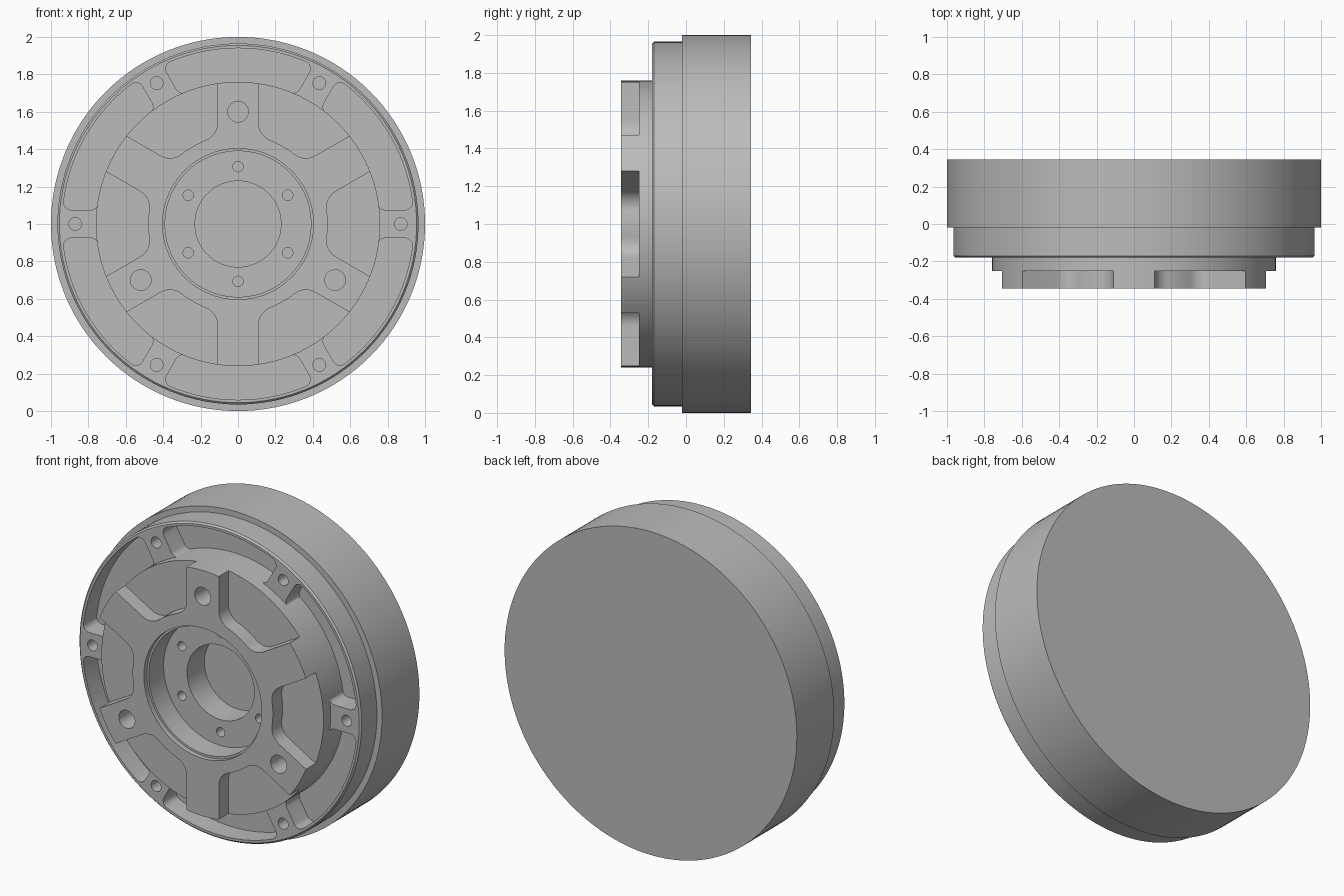
import bpy
import bmesh
from math import sin, cos, atan2, sqrt, radians, pi, hypot

cube = bpy.data.objects.get("Cube")
if cube:
    bpy.data.objects.remove(cube, do_unlink=True)

metal = bpy.data.materials.new("grey_metal")
metal.use_nodes = True
GREY = (0.5, 0.5, 0.5, 1)
metal.diffuse_color = GREY
metal.node_tree.nodes["Principled BSDF"].inputs["Base Color"].default_value = GREY

FRONT, ARM_FLOOR, RIM, POCKET_FLOOR, BACK = -0.345, -0.25, -0.18, -0.05, 0.345
BORE_FLOOR = -0.17


def make_object(name, bm):
    bmesh.ops.recalc_face_normals(bm, faces=bm.faces[:])
    mesh = bpy.data.meshes.new(name)
    bm.to_mesh(mesh)
    bm.free()
    mesh.materials.append(metal)
    obj = bpy.data.objects.new(name, mesh)
    bpy.context.collection.objects.link(obj)
    return obj


def lathe(name, profile, closed=False, steps=128):
    """Revolve (radius, y) points around the horizontal axis at z = 1."""
    bm = bmesh.new()
    verts = [bm.verts.new((r, y, 1)) for r, y in profile]
    edges = [bm.edges.new(pair) for pair in zip(verts, verts[1:])]
    if closed:
        edges.append(bm.edges.new((verts[-1], verts[0])))
    bmesh.ops.spin(bm, geom=verts + edges, cent=(0, 0, 1), axis=(0, 1, 0),
                   angle=2 * pi, steps=steps)
    bmesh.ops.remove_doubles(bm, verts=bm.verts[:], dist=0.0005)
    return make_object(name, bm)


def prism(bm, outline, angle, y0, y1):
    """Extrude an outline, turned about the axis, from y0 to y1."""
    c, s = cos(radians(angle)), sin(radians(angle))
    verts = [bm.verts.new((u * c - v * s, y0, 1 + u * s + v * c)) for u, v in outline]
    face = bm.faces.new(verts)
    ext = bmesh.ops.extrude_face_region(bm, geom=[face])["geom"]
    moved = [g for g in ext if isinstance(g, bmesh.types.BMVert)]
    bmesh.ops.translate(bm, verts=moved, vec=(0, y1 - y0, 0))


def circle(cx, r, n=32):
    return [(cx + r * cos(2 * pi * i / n), r * sin(2 * pi * i / n)) for i in range(n)]


def turn(p, angle):
    c, s = cos(angle), sin(angle)
    return (p[0] * c - p[1] * s, p[0] * s + p[1] * c)


def fillet(radius, offset, r, side, n=8):
    """Arc from a wall running beside the 30 degree ray to a circle about the axis."""
    dist = radius + side * r
    cx, cy = sqrt(dist ** 2 - (offset + r) ** 2), -(offset + r)
    a0 = pi / 2
    a1 = atan2(-side * cy, -side * cx)
    sweep = (a1 - a0 + pi) % (2 * pi) - pi
    arc = [(cx + r * cos(a0 + sweep * i / n), cy + r * sin(a0 + sweep * i / n))
           for i in range(n + 1)]
    return [turn(p, pi / 6) for p in arc]


def arc_to_middle(p, n=8):
    """Continue from p along its circle, ending on the pocket's centre line."""
    r, a = hypot(*p), atan2(p[1], p[0])
    return [(r * cos(a * (1 - i / n)), r * sin(a * (1 - i / n))) for i in range(1, n)] + [(r, 0)]


def mirrored(half):
    return half + [(u, -v) for u, v in reversed(half) if abs(v) > 1e-6]


def cut(target, bm):
    cutter = make_object("cutter", bm)
    cutter.hide_render = True
    mod = target.modifiers.new("cuts", "BOOLEAN")
    mod.operation, mod.solver, mod.object = "DIFFERENCE", "EXACT", cutter
    bpy.context.view_layer.update()
    graph = bpy.context.evaluated_depsgraph_get()
    result = bpy.data.meshes.new_from_object(target.evaluated_get(graph))
    target.modifiers.clear()
    target.data = result
    bpy.data.objects.remove(cutter, do_unlink=True)


# Housing: stepped drum with a closed back and a central blind hole
housing = lathe("housing", [
    (0, 0), (0.23, 0), (0.23, BORE_FLOOR), (0.5, BORE_FLOOR), (0.5, RIM),
    (0.955, RIM), (0.965, RIM + 0.01), (0.965, -0.02), (1, -0.02), (1, BACK), (0, BACK)])

# Rounded pockets between the six screw bosses, plus screw and bolt holes
inner = fillet(0.757, 0.075, 0.04, 1)
outer = fillet(0.94, 0.075, 0.04, -1)
half = (arc_to_middle(outer[-1])[::-1] + outer[::-1] + inner + arc_to_middle(inner[-1]))
rim_pocket = mirrored(half)
bm = bmesh.new()
for i in range(6):
    prism(bm, rim_pocket, 30 + 60 * i, RIM - 0.1, POCKET_FLOOR)
    prism(bm, circle(0.87, 0.034), 60 * i, RIM - 0.1, RIM + 0.12)
    prism(bm, circle(0.307, 0.028), 30 + 60 * i, BORE_FLOOR - 0.1, BORE_FLOOR + 0.1)
cut(housing, bm)

# Hub: raised ring with a stepped bore, seated in the housing
hub = lathe("hub", [
    (0.39, -0.03), (0.39, FRONT + 0.03), (0.403, FRONT + 0.03), (0.403, FRONT),
    (0.76, FRONT), (0.76, -0.03)], closed=True)

# Recesses that leave six arms, and a hole in every second arm
root = fillet(0.48, 0.11, 0.1, 1)
tip = turn((0.95, -0.11), pi / 6)
arm_recess = mirrored([tip] + root + arc_to_middle(root[-1]))
bm = bmesh.new()
for i in range(6):
    prism(bm, arm_recess, 60 * i, FRONT - 0.1, ARM_FLOOR)
for i in range(3):
    prism(bm, circle(0.6, 0.055), 90 + 120 * i, FRONT - 0.1, FRONT + 0.16)
cut(hub, bm)

# Smooth round walls, crisp edges
for obj in (housing, hub):
    bpy.ops.object.select_all(action="DESELECT")
    obj.select_set(True)
    bpy.context.view_layer.objects.active = obj
    bpy.ops.object.shade_smooth_by_angle(angle=radians(30))
